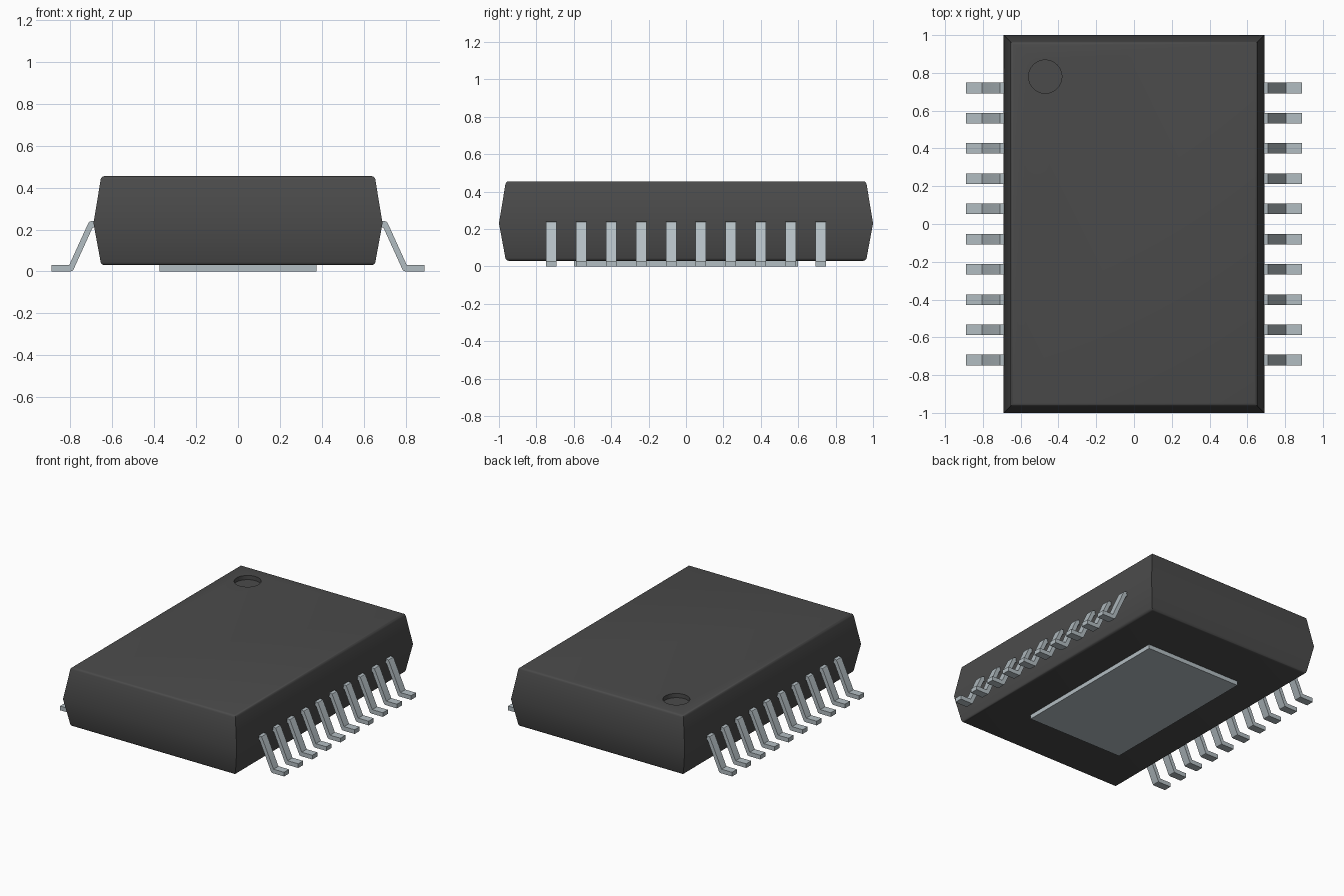
import bpy
import bmesh
import math

old = bpy.data.objects.get("Cube")
if old:
    bpy.data.objects.remove(old, do_unlink=True)


def material(name, rgb, rough):
    m = bpy.data.materials.new(name)
    m.use_nodes = True
    m.diffuse_color = (*rgb, 1)
    b = m.node_tree.nodes["Principled BSDF"]
    b.inputs["Base Color"].default_value = (*rgb, 1)
    b.inputs["Roughness"].default_value = rough
    return m


BLACK = material("black plastic", (0.07, 0.07, 0.07), 0.6)
METAL = material("tinned metal", (0.45, 0.51, 0.54), 0.5)


def make_object(name, bm, mat):
    bmesh.ops.recalc_face_normals(bm, faces=bm.faces)
    mesh = bpy.data.meshes.new(name)
    bm.to_mesh(mesh)
    bm.free()
    mesh.materials.append(mat)
    ob = bpy.data.objects.new(name, mesh)
    bpy.context.collection.objects.link(ob)
    return ob


def activate(ob):
    bpy.ops.object.select_all(action='DESELECT')
    ob.select_set(True)
    bpy.context.view_layer.objects.active = ob


# Package body: three stacked rectangles, widest at the mould seam
bm = bmesh.new()
rings = []
for hx, hy, z in ((0.653, 0.963, 0.03), (0.69, 1.0, 0.23), (0.653, 0.963, 0.455)):
    rings.append([bm.verts.new((sx * hx, sy * hy, z))
                  for sx, sy in ((-1, -1), (1, -1), (1, 1), (-1, 1))])
bm.faces.new(rings[0])
bm.faces.new(rings[2])
for lo, hi in zip(rings, rings[1:]):
    for i in range(4):
        j = (i + 1) % 4
        bm.faces.new((lo[i], lo[j], hi[j], hi[i]))
rims = [e for e in bm.edges
        if abs(e.verts[0].co.z - e.verts[1].co.z) < 1e-4 and abs(e.verts[0].co.z - 0.23) > 0.1]
bmesh.ops.bevel(bm, geom=rims, offset=0.015, segments=3, profile=0.5, affect='EDGES')
body = make_object("body", bm, BLACK)

# Round pin-one recess sunk into the top
bm = bmesh.new()
bmesh.ops.create_cone(bm, cap_ends=True, segments=48, radius1=0.088, radius2=0.088, depth=0.2)
bmesh.ops.translate(bm, verts=bm.verts, vec=(-0.47, 0.78, 0.525))
cutter = make_object("recess_cutter", bm, BLACK)
cutter.hide_render = True
cut = body.modifiers.new("recess", 'BOOLEAN')
cut.operation = 'DIFFERENCE'
cut.solver = 'EXACT'
cut.object = cutter
activate(body)
bpy.ops.object.modifier_apply(modifier=cut.name)
bpy.data.objects.remove(cutter, do_unlink=True)
bpy.ops.object.shade_smooth_by_angle(angle=math.radians(32))

# Exposed thermal pad underneath
bm = bmesh.new()
bmesh.ops.create_cube(bm, size=1)
bmesh.ops.scale(bm, verts=bm.verts, vec=(0.75, 1.2, 0.04))
bmesh.ops.translate(bm, verts=bm.verts, vec=(0, 0, 0.02))
make_object("thermal_pad", bm, METAL)

# Gull-wing leads: a bent strip profile in x and z, extruded along y
LEAD = [(0.66, 0.24), (0.702, 0.24), (0.71, 0.237), (0.715, 0.23), (0.806, 0.03), (0.89, 0.03),
        (0.89, 0.0), (0.799, 0.0), (0.79, 0.003), (0.785, 0.01), (0.694, 0.21), (0.66, 0.21)]
WIDTH, PITCH, COUNT = 0.056, 0.16, 10


def add_lead(name, side, y):
    bm = bmesh.new()
    face = bm.faces.new([bm.verts.new((side * x, y - WIDTH / 2, z)) for x, z in LEAD])
    ext = bmesh.ops.extrude_face_region(bm, geom=[face], use_keep_orig=True)
    verts = [v for v in ext["geom"] if isinstance(v, bmesh.types.BMVert)]
    bmesh.ops.translate(bm, verts=verts, vec=(0, WIDTH, 0))
    ob = make_object(name, bm, METAL)
    activate(ob)
    bpy.ops.object.shade_smooth_by_angle(angle=math.radians(32))


for side, label in ((1, "left"), (-1, "right")):
    for i in range(COUNT):
        add_lead(f"{label}_lead_{i + 1}", side, (i - (COUNT - 1) / 2) * PITCH)
